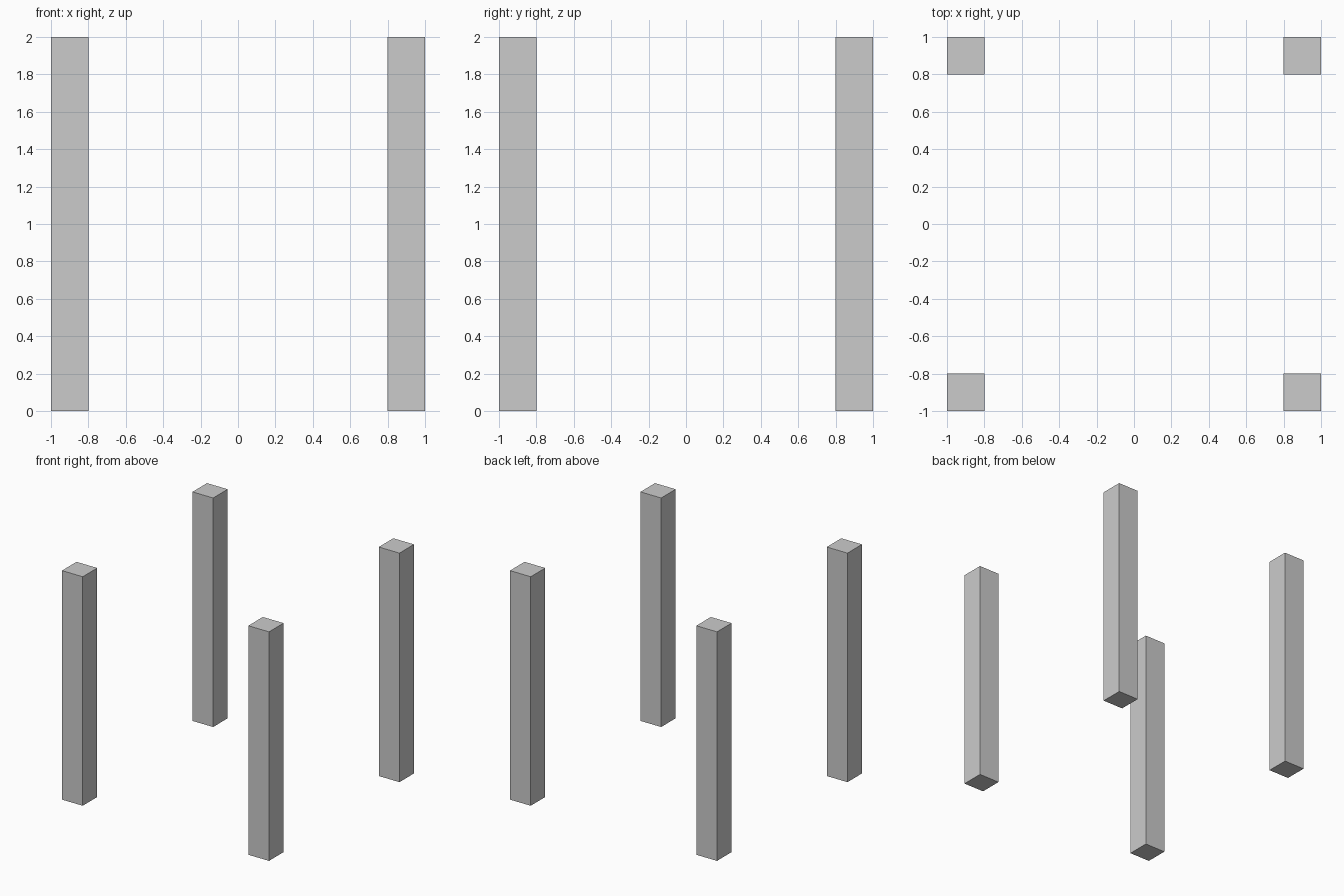
import bpy

if "Cube" in bpy.data.objects:
    bpy.data.objects.remove(bpy.data.objects["Cube"])

WIDTH = 0.2    # square post section
HEIGHT = 2.0
OFFSET = 0.9   # post centre from the origin


def add_post(name, x, y):
    bpy.ops.mesh.primitive_cube_add(size=1, location=(x, y, HEIGHT / 2))
    post = bpy.context.object
    post.name = name
    post.scale = (WIDTH, WIDTH, HEIGHT)
    bpy.ops.object.transform_apply(location=False, rotation=False, scale=True)


# Four corner posts
for y_name, sy in (("front", -1), ("back", 1)):
    for x_name, sx in (("left", -1), ("right", 1)):
        add_post(f"{y_name}_{x_name}_post", sx * OFFSET, sy * OFFSET)
